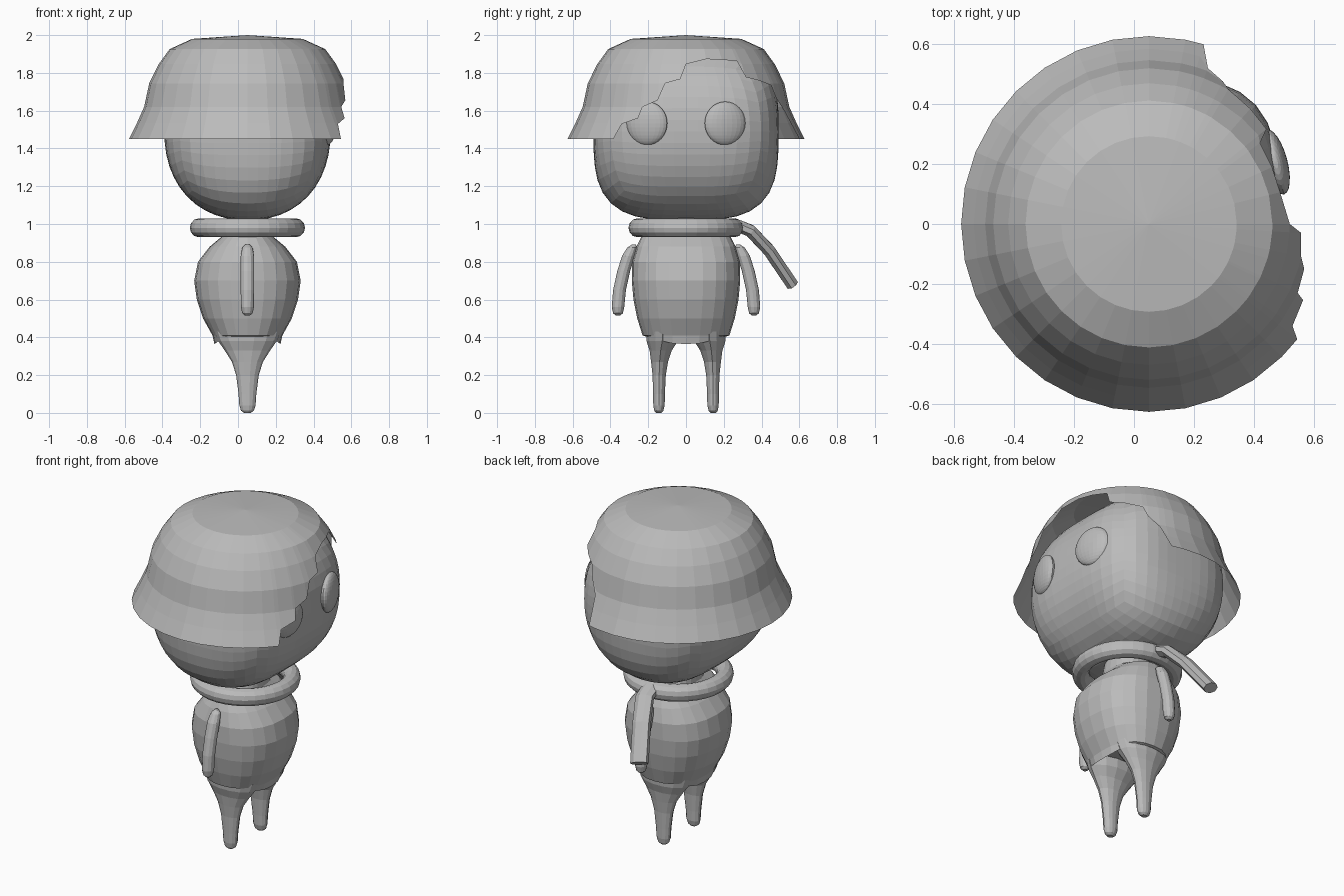
import bpy, bmesh, math
from mathutils import Vector, Matrix

if "Cube" in bpy.data.objects:
    bpy.data.objects.remove(bpy.data.objects["Cube"])

CX = 0.05  # the figure looks towards +x and its axis stands at x = CX
grey = bpy.data.materials.new("plain grey")
grey.diffuse_color = (0.5, 0.5, 0.5, 1)
grey.use_nodes = True
grey.node_tree.nodes["Principled BSDF"].inputs["Base Color"].default_value = grey.diffuse_color


def finish(name, bm):
    bmesh.ops.remove_doubles(bm, verts=bm.verts, dist=1e-4)
    bmesh.ops.recalc_face_normals(bm, faces=bm.faces)
    me = bpy.data.meshes.new(name)
    bm.to_mesh(me)
    bm.free()
    me.materials.append(grey)
    ob = bpy.data.objects.new(name, me)
    bpy.context.collection.objects.link(ob)
    return ob


def loft(name, rings, cap=True):
    """Join lists of points into a closed tube."""
    bm = bmesh.new()
    rows = [[bm.verts.new(p) for p in r] for r in rings]
    n = len(rows[0])
    for a, b in zip(rows, rows[1:]):
        for i in range(n):
            j = (i + 1) % n
            bm.faces.new((a[i], a[j], b[j], b[i]))
    if cap:
        bm.faces.new(rows[0])
        bm.faces.new(rows[-1])
    return finish(name, bm)


def spow(v, e):
    return math.copysign(abs(v) ** e, v)


def oval(x, y, z, rx, ry, n, e=1.0):
    return [(x + rx * spow(math.cos(t), e), y + ry * spow(math.sin(t), e), z)
            for t in (2 * math.pi * i / n for i in range(n))]


def interp(table, z):
    for (z0, r0), (z1, r1) in zip(table, table[1:]):
        if z <= z1:
            return r0 + (r1 - r0) * (z - z0) / (z1 - z0)
    return table[-1][1]


# Head: a cube rounded into a boxy ball
bm = bmesh.new()
bmesh.ops.create_cube(bm, size=2)
bmesh.ops.subdivide_edges(bm, edges=bm.edges, cuts=11, use_grid_fill=True)
for v in bm.verts:
    x, y, z = (math.tan(c * math.pi / 4) for c in v.co)
    xz = (abs(x) ** 2.2 + abs(z) ** 2.2) ** (1 / 2.2)
    k = (xz ** 3.3 + abs(y) ** 3.3) ** (-1 / 3.3)
    v.co = (CX + 0.44 * x * k, 0.49 * y * k, 1.49 + 0.47 * z * k)
finish("head", bm)

# Hair: turned cap whose lower edge is cut away in steps over the face
profile = [(1.45, .627), (1.535, .585), (1.62, .547), (1.745, .52),
           (1.846, .47), (1.926, .412), (1.98, .293)]
fringe = [(-.385, 1.45), (-.34, 1.53), (-.254, 1.56), (-.23, 1.62), (-.15, 1.655),
          (-.11, 1.745), (-.03, 1.767), (0, 1.846), (.106, 1.873), (.19, 1.87),
          (.27, 1.862), (.317, 1.777), (.385, 1.76), (.45, 1.735), (.476, 1.67),
          (.52, 1.6), (.6, 1.45)]
columns = [(math.asin(y / interp(profile, z)), z) for y, z in fringe]
columns += [(math.radians(11.25 * k), 1.45) for k in range(7, 29)]
rings = []
for row_z, _ in profile:
    ring = []
    for t, cut in columns:
        z = max(row_z, cut)
        r = interp(profile, z)
        ring.append((CX + r * math.cos(t), r * math.sin(t), z))
    rings.append(ring)
rings.append([(CX, 0, 2.0)] * len(columns))
loft("hair", rings, cap=False)

# Eyes: flattened balls set into the face
for s, side in ((-1, "right"), (1, "left")):
    bm = bmesh.new()
    m = (Matrix.Translation((0.472, 0.207 * s, 1.533))
         @ Matrix.Rotation(math.radians(15 * s), 4, 'Z')
         @ Matrix.Diagonal((0.04, 0.112, 0.115, 1)))
    bmesh.ops.create_uvsphere(bm, u_segments=24, v_segments=16, radius=1, matrix=m)
    finish(side + "_eye", bm)

# Body: barrel with a hem that dips at front and back
sections = [(.41, .185, .23), (.5, .235, .258), (.6, .268, .278), (.7, .282, .287),
            (.8, .262, .285), (.88, .2, .262), (.93, .14, .238), (.96, .12, .15),
            (1.05, .11, .12)]
rings = [oval(CX, 0, z, rx, ry, 24, 0.85) for z, rx, ry in sections]
hem = [(x, y, .365 + .04 * min(1, abs(y) / .17) ** 3)
       for x, y, z in oval(CX, 0, 0, .175, .215, 24, 0.85)]
loft("body", [oval(CX, 0, .43, .12, .17, 24), hem] + rings)

# Scarf ring
rings = []
for i in range(13):
    a = 2 * math.pi * i / 12
    r = .257 + .048 * math.cos(a)
    rings.append(oval(CX, 0, .98 + .05 * math.sin(a), r, r, 32))
loft("scarf_ring", rings, cap=False)

# Scarf tail: flat eight-sided strip trailing off to the side
path = [Vector(p) for p in ((.05, .25, 1.0), (.04, .34, .965), (-.01, .44, .86), (-.08, .562, .68))]
rings = []
for i, p in enumerate(path):
    d = (path[min(i + 1, 3)] - path[max(i - 1, 0)]).normalized()
    up = Vector((1, 0, 0)).cross(d).normalized()
    wide = d.cross(up)
    rings.append([p + wide * .055 * math.cos(t) + up * .035 * math.sin(t)
                  for t in (math.pi * k / 4 + math.pi / 8 for k in range(8))])
loft("scarf_tail", rings)

# Arms and legs, one per side
arm = [(.515, .36, .012), (.528, .36, .026), (.56, .36, .033), (.65, .352, .034), (.75, .33, .034),
       (.83, .305, .034), (.875, .285, .026), (.892, .275, .01)]
leg = [(0, .145, .018, .014), (.012, .144, .034, .025), (.04, .143, .043, .031), (.1, .143, .047, .032),
       (.2, .142, .06, .036), (.27, .14, .082, .046), (.33, .134, .12, .06),
       (.38, .126, .155, .085), (.43, .122, .175, .092)]
for s, side in ((-1, "right"), (1, "left")):
    loft(side + "_arm", [oval(CX, s * y, z, r * 1.05, r, 12) for z, y, r in arm])
    loft(side + "_leg", [oval(CX, s * y, z, rx, ry, 14) for z, y, rx, ry in leg])
